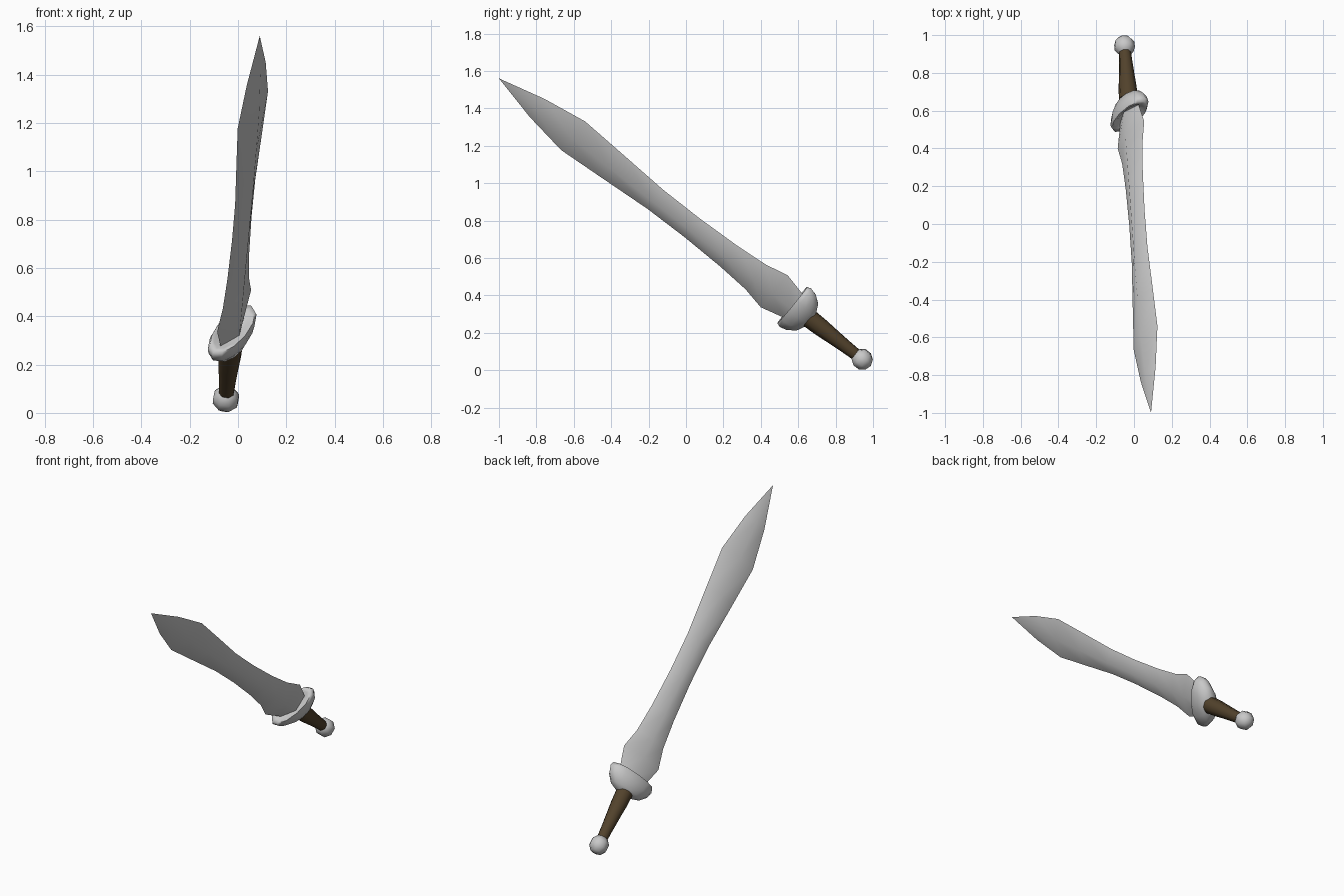
import bpy, bmesh, math
from mathutils import Matrix, Vector

if "Cube" in bpy.data.objects:
    bpy.data.objects.remove(bpy.data.objects["Cube"])

# Sword frame: local z runs pommel -> tip, local x across the blade, local y through it
origin = Vector((-0.05, 0.942, 0.058))
tip = Vector((0.09, -1.0, 1.56))
axis = (tip - origin).normalized()
wide = Vector((0.53, 0.555, 0.64))
wide = (wide - axis * wide.dot(axis)).normalized()
thin = axis.cross(wide)
frame = Matrix((wide, thin, axis)).transposed().to_4x4()
frame.translation = origin
LENGTH = (tip - origin).length


def material(name, rgb):
    m = bpy.data.materials.new(name)
    m.diffuse_color = (*rgb, 1)
    m.use_nodes = True
    m.node_tree.nodes["Principled BSDF"].inputs["Base Color"].default_value = m.diffuse_color
    return m


steel = material("steel grey", (0.58, 0.58, 0.58))
leather = material("dark brown leather", (0.085, 0.055, 0.025))


def loft(name, rings, sides, mat, angle, turn=0.0):
    """Skin elliptical rings (position, half width, half thickness); zero width makes a point."""
    bm = bmesh.new()
    loops = []
    for z, rx, ry in rings:
        if rx == 0:
            loops.append([bm.verts.new((0, 0, z))] * sides)
            continue
        loops.append([bm.verts.new((rx * math.cos(a), ry * math.sin(a), z))
                      for a in (turn + math.tau * i / sides for i in range(sides))])
    for lo, hi in zip(loops, loops[1:]):
        for i in range(sides):
            j = (i + 1) % sides
            quad = list(dict.fromkeys((lo[i], lo[j], hi[j], hi[i])))
            bm.faces.new(quad)
    for end in (loops[0], loops[-1]):
        if len(set(end)) > 1:
            bm.faces.new(end)
    bmesh.ops.recalc_face_normals(bm, faces=bm.faces[:])
    bm.transform(frame)
    mesh = bpy.data.meshes.new(name)
    bm.to_mesh(mesh)
    bm.free()
    mesh.materials.append(mat)
    obj = bpy.data.objects.new(name, mesh)
    bpy.context.collection.objects.link(obj)
    bpy.ops.object.select_all(action='DESELECT')
    obj.select_set(True)
    bpy.context.view_layer.objects.active = obj
    bpy.ops.object.shade_smooth_by_angle(angle=math.radians(angle))
    return obj


# Leaf-shaped blade with a diamond section
loft("blade", [(0.42, 0.085, 0.034), (0.46, 0.093, 0.035), (0.596, 0.132, 0.036),
               (0.72, 0.101, 0.036), (0.90, 0.085, 0.036), (1.15, 0.076, 0.036),
               (1.40, 0.078, 0.036), (1.70, 0.100, 0.034), (1.957, 0.118, 0.031),
               (2.20, 0.074, 0.020), (LENGTH, 0, 0)], 4, steel, 65)

# Bowl-shaped oval guard with a hollow top
loft("guard", [(0.342, 0, 0), (0.347, 0.05, 0.032), (0.370, 0.105, 0.054),
               (0.412, 0.143, 0.066), (0.452, 0.156, 0.069), (0.474, 0.147, 0.062),
               (0.470, 0.118, 0.048), (0.456, 0.09, 0.036), (0.452, 0, 0)],
     12, steel, 80)

# Tapered grip
loft("grip", [(0.03, 0.032, 0.032), (0.10, 0.036, 0.035), (0.20, 0.043, 0.042),
              (0.28, 0.050, 0.048), (0.36, 0.053, 0.050)], 8, leather, 60)

# Ball pommel
R = 0.058
loft("pommel", [(-R, 0, 0)] +
     [(-R * math.cos(a), R * math.sin(a), R * math.sin(a))
      for a in (math.pi * k / 5 for k in range(1, 5))] +
     [(R, 0, 0)], 8, steel, 80)
